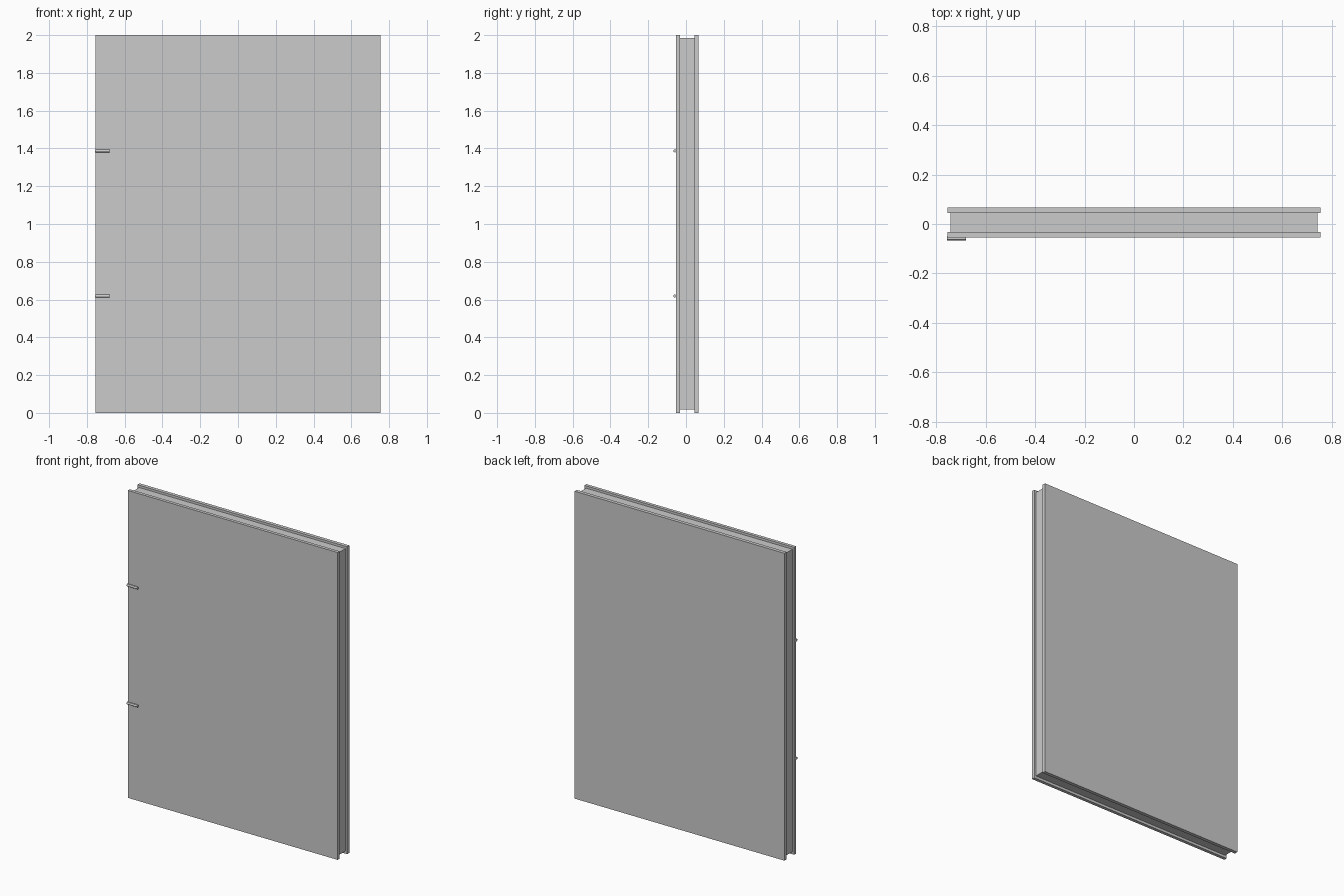
import bpy, math

if "Cube" in bpy.data.objects:
    bpy.data.objects.remove(bpy.data.objects["Cube"])


def box(name, x, y, z):
    bpy.ops.mesh.primitive_cube_add(size=1, location=[(a + b) / 2 for a, b in (x, y, z)])
    o = bpy.context.object
    o.name = name
    o.scale = [b - a for a, b in (x, y, z)]
    bpy.ops.object.transform_apply(location=False, rotation=False, scale=True)
    return o


# Outer panels sandwiching an inset core
box("front_panel", (-0.755, 0.755), (-0.054, -0.033), (0, 2))
box("core", (-0.743, 0.743), (-0.033, 0.044), (0.017, 1.985))
box("back_panel", (-0.755, 0.755), (0.044, 0.067), (0, 2))

# Two small horizontal pins on the left edge of the front
for name, z in (("lower_pin", 0.619), ("upper_pin", 1.387)):
    bpy.ops.mesh.primitive_cylinder_add(vertices=12, radius=0.008, depth=0.077,
                                        location=(-0.7175, -0.059, z),
                                        rotation=(0, math.pi / 2, 0))
    pin = bpy.context.object
    pin.name = name
    bpy.ops.object.shade_smooth_by_angle()
